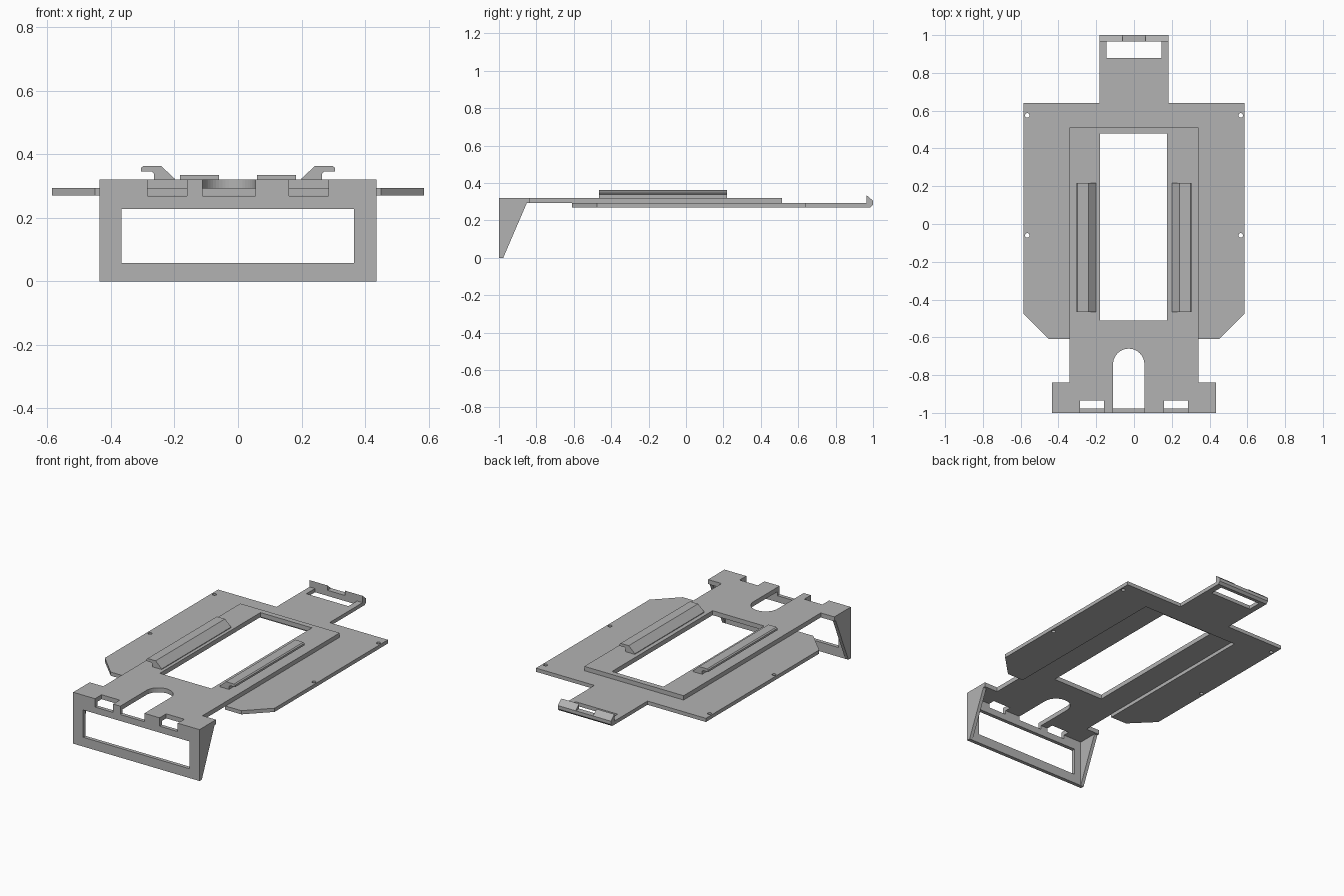
import bpy, bmesh, math

cube = bpy.data.objects.get("Cube")
if cube:
    bpy.data.objects.remove(cube, do_unlink=True)

grey = bpy.data.materials.new("plain grey")
grey.use_nodes = True
COLOR = (0.45, 0.45, 0.45, 1)
grey.diffuse_color = COLOR
grey.node_tree.nodes["Principled BSDF"].inputs["Base Color"].default_value = COLOR

PLACE = {"x": lambda u, v, w: (w, u, v),
         "y": lambda u, v, w: (u, w, v),
         "z": lambda u, v, w: (u, v, w)}


def prism(name, loops, lo, hi, axis="z"):
    """Extrude an outline (first loop) with holes (other loops) from lo to hi."""
    place = PLACE[axis]
    bm = bmesh.new()
    for loop in loops:
        vs = [bm.verts.new(place(u, v, lo)) for u, v in loop]
        for a, b in zip(vs, vs[1:] + vs[:1]):
            bm.edges.new((a, b))
    bmesh.ops.triangle_fill(bm, edges=bm.edges[:], use_beauty=True)
    out = bmesh.ops.extrude_face_region(bm, geom=bm.faces[:])
    moved = [g for g in out["geom"] if isinstance(g, bmesh.types.BMVert)]
    bmesh.ops.translate(bm, verts=moved, vec=place(0, 0, hi - lo))
    bmesh.ops.recalc_face_normals(bm, faces=bm.faces[:])
    me = bpy.data.meshes.new(name)
    bm.to_mesh(me)
    bm.free()
    me.materials.append(grey)
    ob = bpy.data.objects.new(name, me)
    bpy.context.collection.objects.link(ob)
    return ob


def rect(x0, x1, y0, y1):
    return [(x0, y0), (x1, y0), (x1, y1), (x0, y1)]


def arc(cx, cy, r, start, end, n):
    return [(cx + r * math.cos(start + (end - start) * i / n),
             cy + r * math.sin(start + (end - start) * i / n)) for i in range(n + 1)]


def mirrored(half):
    """Close a right-hand half outline with its mirror image."""
    return half + [(-x, y) for x, y in reversed(half)]


BASE, MID, TOP = 0.27, 0.293, 0.32
BACK_OF_PANEL = -0.977
WIDE = 0.435
SLOT = (0.16, 0.285)
ARCH_X, ARCH_R = -0.028, 0.083

# Lower plate with chamfered corners, rear tab and screw holes
base_half = [(0.338, 0.51), (0.338, -0.61), (0.45, -0.61), (0.585, -0.475),
             (0.585, 0.64), (0.183, 0.64), (0.183, 0.965), (0.145, 0.965), (0.145, 0.88)]
screw_holes = [arc(sx * 0.565, y, 0.012, 0, math.tau, 16)[:-1]
               for sx in (-1, 1) for y in (0.575, -0.06)]
prism("lower_plate", [mirrored(base_half)] + screw_holes, BASE, MID)

# Raised deck with slots, arched cutout and central opening
f, slot_y = BACK_OF_PANEL, -0.935
a, b = SLOT
arch = arc(ARCH_X, -0.743, ARCH_R, math.pi, 0, 24)
deck = [(-WIDE, f), (-b, f), (-b, slot_y), (-a, slot_y), (-a, f), (ARCH_X - ARCH_R, f)]
deck += arch
deck += [(ARCH_X + ARCH_R, f), (a, f), (a, slot_y), (b, slot_y), (b, f), (WIDE, f),
         (WIDE, -0.838), (0.342, -0.838), (0.342, 0.512), (-0.342, 0.512),
         (-0.342, -0.838), (-WIDE, -0.838)]
prism("raised_deck", [deck, rect(-0.18, 0.175, -0.512, 0.478)], MID - 0.001, TOP)

# Upright front panel with window and notches in its top edge
panel = [(-WIDE, 0), (WIDE, 0), (WIDE, TOP)]
for left, right in ((a, b), (ARCH_X - ARCH_R, ARCH_X + ARCH_R), (-b, -a)):
    panel += [(right, TOP), (right, 0.268), (left, 0.268), (left, TOP)]
panel.append((-WIDE, TOP))
prism("front_panel", [panel, rect(-0.367, 0.365, 0.058, 0.228)], -1, BACK_OF_PANEL, "y")

# Tapered side gussets behind the panel
gusset = [(BACK_OF_PANEL, 0), (BACK_OF_PANEL, MID), (-0.851, MID)]
for side, x0 in (("left", WIDE - 0.022), ("right", -WIDE)):
    prism(side + "_gusset", [gusset], x0, x0 + 0.022, "x")

# Hooked guide rails
hook = [(0.2, TOP - 0.002), (0.2, 0.324), (0.242, 0.363), (0.298, 0.363), (0.305, 0.357),
        (0.305, 0.345), (0.27, 0.345), (0.264, 0.339), (0.264, TOP - 0.002)]
for side, s in (("left", 1), ("right", -1)):
    prism(side + "_guide_rail", [[(s * x, z) for x, z in hook]], -0.465, 0.218, "y")

# Rear clip: two tall teeth joined by a low middle
low = [(0.965, BASE), (0.965, 0.305), (1, 0.305), (1, 0.284), (0.986, BASE)]
tooth = [(0.965, BASE), (0.965, 0.335), (1, 0.305), (1, 0.284), (0.986, BASE)]
prism("clip_middle", [low], -0.06, 0.06, "x")
prism("left_clip_tooth", [tooth], 0.06, 0.183, "x")
prism("right_clip_tooth", [tooth], -0.183, -0.06, "x")
